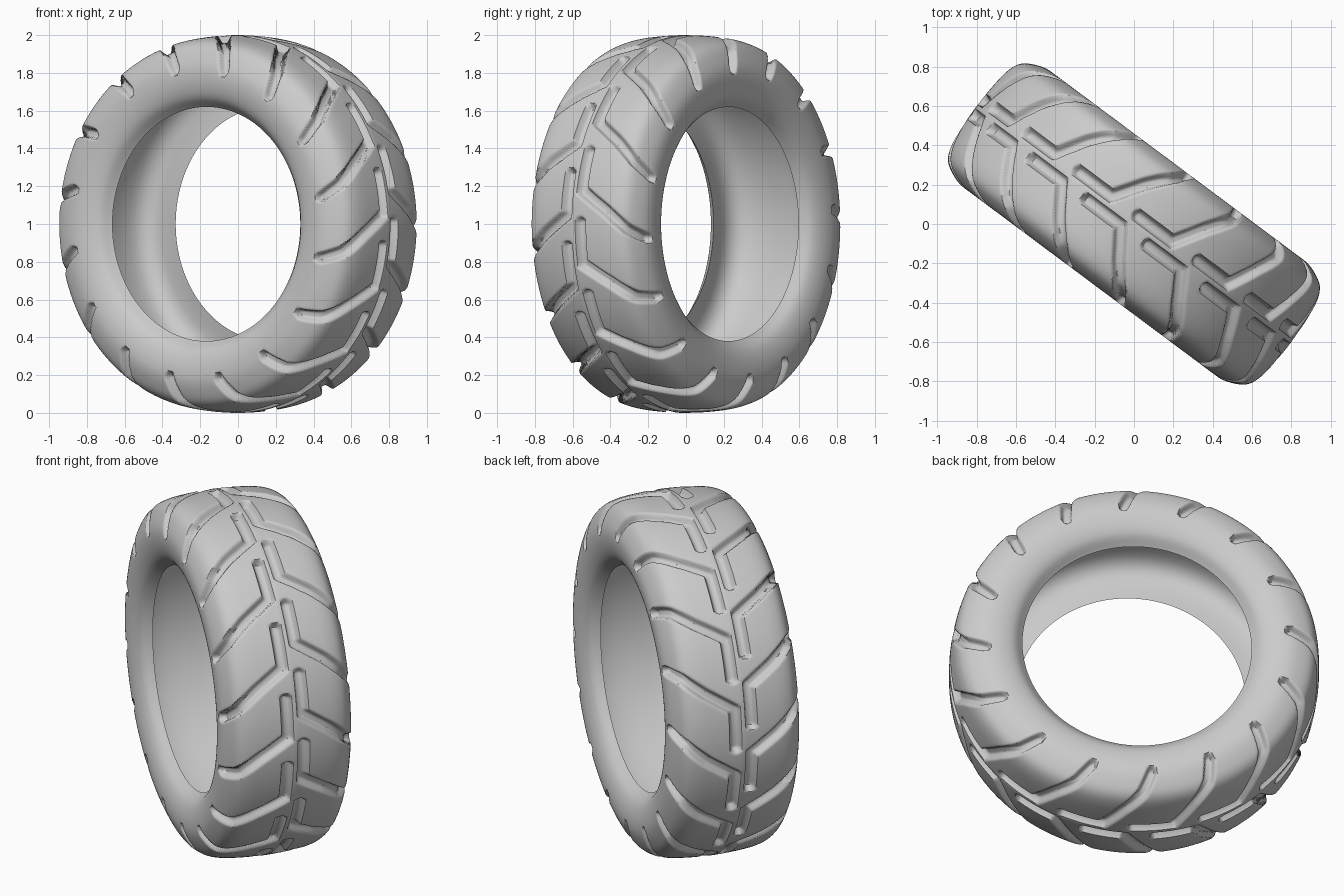
import bpy, math
from mathutils import Vector

if "Cube" in bpy.data.objects:
    bpy.data.objects.remove(bpy.data.objects["Cube"])

LUGS, STEPS = 16, 44          # tread pitches, angular steps per pitch
PITCH = 2 * math.pi / LUGS
AXLE = math.radians(53.3)     # axle direction in plan


def curve(pts, n):
    """Smooth curve through pts, resampled to n + 1 evenly spaced points."""
    p = [Vector(q) for q in pts]
    p = [2 * p[0] - p[1]] + p + [2 * p[-1] - p[-2]]
    dense = []
    for i in range(1, len(p) - 2):
        a, b, c, d = p[i - 1:i + 3]
        for k in range(40):
            t = k / 40
            dense.append(0.5 * (2 * b + (c - a) * t + (2 * a - 5 * b + 4 * c - d) * t * t
                                + (3 * b - a - 3 * c + d) * t ** 3))
    dense.append(p[-2])
    length = [0.0]
    for a, b in zip(dense, dense[1:]):
        length.append(length[-1] + (b - a).length)
    out, j = [], 0
    for i in range(n + 1):
        s = length[-1] * i / n
        while j < len(dense) - 2 and length[j + 1] < s:
            j += 1
        f = (s - length[j]) / (length[j + 1] - length[j])
        out.append(dense[j].lerp(dense[j + 1], f))
    return out, length[-1]


def mirrored(half):
    return [(-a, r) for a, r in half[:0:-1]] + half


# Cross-sections as (axial, radius): outer skin and hollow inside
outer = mirrored([(0, 1), (.15, .993), (.25, .978), (.31, .948), (.347, .89), (.368, .82),
                  (.363, .74), (.335, .67), (.28, .62)])
inner = mirrored([(0, .875), (.15, .868), (.25, .84), (.295, .78), (.295, .70), (.28, .62)])
skin, span = curve(outer, 120)
liner, _ = curve(inner, 26)

# One tread groove: (arc distance from centre line, angle in degrees)
GROOVE = [Vector((s, math.radians(t))) for s, t in
          [(.045, -12.5), (.045, 0), (.20, 6), (.33, 12), (.45, 15.5)]]


def groove_depth(s, theta):
    """Depth of the angled groove cut at a point on the outer skin."""
    start = math.radians(12.2 if s > 0 else -3)
    best = 1
    for k in range(-2, 3):
        q = Vector((abs(s), (theta - start) % PITCH + k * PITCH))
        for a, b in zip(GROOVE, GROOVE[1:]):
            f = max(0, min(1, (q - a).dot(b - a) / (b - a).length_squared))
            best = min(best, (q - a - (b - a) * f).length)
    t = max(0, min(1, (.036 - best) / .018))
    return .04 * t * t * (3 - 2 * t)


def cut_row(i):
    """Positions of one skin point for every angular step in a pitch."""
    p = skin[i]
    tan = (skin[min(i + 1, len(skin) - 1)] - skin[max(i - 1, 0)]).normalized()
    normal = Vector((-tan.y, tan.x))
    s = span * (i / (len(skin) - 1) - .5)
    if abs(s) > .5:
        return [p] * STEPS
    return [p - normal * groove_depth(s, PITCH * k / STEPS) for k in range(STEPS)]


# Closed section loop: outer skin then inside back again
rows = [cut_row(i) for i in range(len(skin))] + [[p] * STEPS for p in liner[-2:0:-1]]
n, total = len(rows), LUGS * STEPS
ax = Vector((math.cos(AXLE), math.sin(AXLE), 0))
side = Vector((ax.y, -ax.x, 0))
verts = []
for k in range(total):
    t = 2 * math.pi * k / total
    radial = side * math.sin(t) + Vector((0, 0, math.cos(t)))
    for row in rows:
        a, r = row[k % STEPS]
        verts.append(ax * a + radial * r + Vector((0, 0, 1)))
faces = []
for k in range(total):
    k2 = (k + 1) % total
    for i in range(n):
        j = (i + 1) % n
        faces.append((k * n + i, k * n + j, k2 * n + j, k2 * n + i))

# Tyre
mesh = bpy.data.meshes.new("tyre")
mesh.from_pydata(verts, [], faces)
tyre = bpy.data.objects.new("tyre", mesh)
bpy.context.collection.objects.link(tyre)
bpy.context.view_layer.objects.active = tyre
tyre.select_set(True)
bpy.ops.object.mode_set(mode='EDIT')
bpy.ops.mesh.select_all(action='SELECT')
bpy.ops.mesh.normals_make_consistent(inside=False)
bpy.ops.object.mode_set(mode='OBJECT')
bpy.ops.object.shade_smooth_by_angle(angle=math.radians(50))
